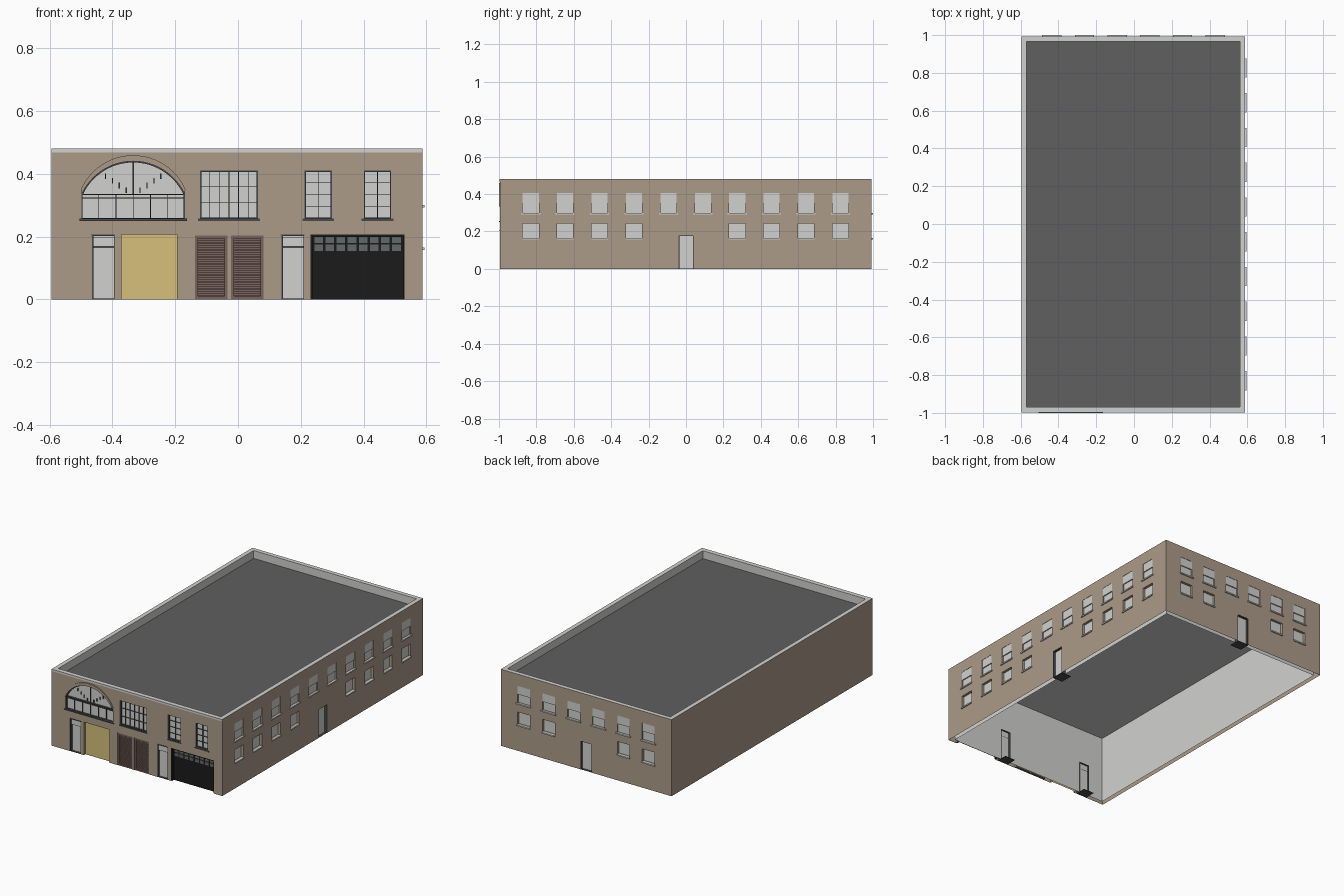
import bpy, bmesh, math
from mathutils import Vector

if "Cube" in bpy.data.objects:
    bpy.data.objects.remove(bpy.data.objects["Cube"], do_unlink=True)


def material(name, r, g, b):
    m = bpy.data.materials.new(name)
    m.use_nodes = True
    m.diffuse_color = (r, g, b, 1)
    bsdf = m.node_tree.nodes["Principled BSDF"]
    bsdf.inputs["Base Color"].default_value = (r, g, b, 1)
    bsdf.inputs["Roughness"].default_value = 0.9
    return m


MATS = [
    material("tan_wall", 0.41, 0.33, 0.25),
    material("light_grey", 0.64, 0.64, 0.63),
    material("dark_frame", 0.065, 0.067, 0.07),
    material("gold_panel", 0.68, 0.53, 0.2),
    material("shutter_brown", 0.19, 0.13, 0.108),
    material("garage_black", 0.011, 0.011, 0.011),
    material("garage_glass", 0.13, 0.14, 0.14),
    material("roof_grey", 0.115, 0.115, 0.115),
]
WALL, LIGHT, DARK, GOLD, BROWN, BLACK, PANE, ROOF = range(len(MATS))
X0, X1, Y0, Y1, TOP, THICK = -0.595, 0.588, -0.995, 0.993, 0.48, 0.027
parts = {}

# Each facade maps (along, inward depth, height) to world space
FACADES = {
    "front": lambda u, d, z: Vector((u, Y0 + d, z)),
    "right": lambda u, d, z: Vector((X1 - d, u, z)),
    "back": lambda u, d, z: Vector((u, Y1 - d, z)),
}


def part(name, mat):
    return parts.setdefault(name, (bmesh.new(), mat))[0]


def prism(bm, facade, outline, d0, d1, side=0, back=0):
    """Extrude a facade outline from depth d0 to depth d1."""
    place = FACADES[facade]
    a = [bm.verts.new(place(u, d0, z)) for u, z in outline]
    b = [bm.verts.new(place(u, d1, z)) for u, z in outline]
    n = len(a)
    faces = [bm.faces.new(a), bm.faces.new(b)]
    faces += [bm.faces.new((a[i], a[(i + 1) % n], b[(i + 1) % n], b[i])) for i in range(n)]
    for f in faces:
        f.material_index = side
    faces[1].material_index = back
    bmesh.ops.recalc_face_normals(bm, faces=faces)


def rect(u0, u1, z0, z1):
    return [(u0, z0), (u1, z0), (u1, z1), (u0, z1)]


def box(name, mat, facade, u0, u1, z0, z1, d0, d1):
    prism(part(name, mat), facade, rect(u0, u1, z0, z1), d0, d1)


def ring(name, mat, facade, u0, u1, z0, z1, w, d0, d1):
    box(name, mat, facade, u0, u0 + w, z0, z1, d0, d1)
    box(name, mat, facade, u1 - w, u1, z0, z1, d0, d1)
    box(name, mat, facade, u0 + w, u1 - w, z0, z0 + w, d0, d1)
    box(name, mat, facade, u0 + w, u1 - w, z1 - w, z1, d0, d1)


def bars(name, mat, u0, u1, z0, z1, cols, rows, w=0.0025):
    for i in range(1, cols):
        u = u0 + (u1 - u0) * i / cols
        box(name, mat, "front", u - w / 2, u + w / 2, z0, z1, 0.009, 0.016)
    for i in range(1, rows):
        z = z0 + (z1 - z0) * i / rows
        box(name, mat, "front", u0, u1, z - w / 2, z + w / 2, 0.01, 0.016)


cutter = bmesh.new()


def recess(facade, outline, depth, back, side=WALL):
    prism(cutter, facade, outline, -0.03, depth, side, back)


# Doors set in dark lined openings with a threshold running inwards
def door(facade, u0, u1, top, transom=None):
    name = facade + "_door"
    recess(facade, rect(u0, u1, -0.03, top), 0.06, LIGHT, DARK)
    for a, b in ((u0, u0 + 0.005), (u1 - 0.0015, u1)):
        box(name + "_lining", DARK, facade, a, b, 0, top, 0.001, 0.03)
    box(name + "_lining", DARK, facade, u0, u1, top - 0.002, top, 0.001, 0.03)
    box(name + "_threshold", DARK, facade, u0, u1, 0, 0.002, 0.001, 0.07)
    box(name + "_leaf", LIGHT, facade, u0, u1, 0.002, top - 0.002, 0.016, 0.02)
    if transom:
        box(name + "_lining", DARK, facade, u0, u1, transom, transom + 0.004, 0.012, 0.02)
        box(name + "_transom", LIGHT, facade, u0, u1, transom + 0.004, top - 0.004, 0.006, 0.016)


# Plain pane windows with projecting sills; tall ones have a proud upper sash
def window(facade, c, z0, z1, sill, depth):
    h = 0.043
    recess(facade, rect(c - h, c + h, z0, z1), depth, LIGHT)
    box(facade + "_sills", LIGHT, facade, c - sill, c + sill, z0 - 0.008, z0, -0.007, 0.006)


def window_rows(facade, first, step, count):
    for i in range(count):
        c = first + step * i
        window(facade, c, 0.30, 0.406, 0.051, 0.009)
        box(facade + "_upper_sashes", LIGHT, facade, c - 0.043, c + 0.043, 0.353, 0.406, 0.002, 0.01)
        if i not in (count // 2 - 1, count // 2):
            window(facade, c, 0.165, 0.243, 0.044, 0.016)


window_rows("right", -0.83, 0.184, 10)
window_rows("back", -0.435, 0.173, 6)

door("right", -0.04, 0.04, 0.178)
door("back", -0.045, 0.035, 0.178)
for u in (-0.466, 0.138):
    door("front", u, u + 0.072, 0.203, 0.164)
    box("door_heads", DARK, "front", u - 0.002, u + 0.074, 0.203, 0.207, -0.002, 0.01)

# Front upper windows with dark glazing bars
for u0, u1, cols, rows in ((-0.121, 0.063, 6, 3), (0.212, 0.299, 2, 4), (0.401, 0.488, 2, 4)):
    recess("front", rect(u0, u1, 0.257, 0.41), 0.015, LIGHT)
    ring("front_window_frames", DARK, "front", u0, u1, 0.257, 0.41, 0.004, 0.004, 0.016)
    bars("front_glazing_bars", DARK, u0, u1, 0.257, 0.41, cols, rows)
    box("front_sills", DARK, "front", u0 - 0.007, u1 + 0.007, 0.25, 0.257, -0.0015, 0.01)

# Large arched window
AC, SPRING, RAD = -0.334, 0.333, 0.181
ACZ = 0.44 - RAD


def arc(radius, lift=0.0):
    start = math.asin((SPRING - ACZ) / RAD)
    angles = [start + (math.pi - 2 * start) * i / 24 for i in range(25)]
    return [(AC + radius * math.cos(t), ACZ + lift + radius * math.sin(t)) for t in angles]


A0, A1 = AC - 0.165, AC + 0.165
recess("front", [(A0, 0.257), (A1, 0.257)] + arc(RAD), 0.015, LIGHT)
prism(part("arch_frame", DARK), "front", arc(RAD) + arc(RAD - 0.004)[::-1], 0.003, 0.016)
prism(part("arch_hood", WALL), "front", arc(RAD + 0.001, 0.018) + arc(RAD)[::-1], -0.005, 0.004)
ring("arch_frame", DARK, "front", A0, A1, 0.255, SPRING + 0.003, 0.004, 0.003, 0.016)
bars("arch_bars", DARK, A0, A1, 0.257, SPRING, 6, 1)
box("arch_bars", DARK, "front", A0, A1, 0.322, 0.3245, 0.01, 0.016)
box("front_sills", DARK, "front", A0 - 0.006, A1 + 0.006, 0.25, 0.257, -0.005, 0.01)
box("arch_bars", DARK, "front", AC - 0.002, AC + 0.002, SPRING, 0.437, 0.009, 0.016)
# Stepped fan of short bars either side of the centre
for s in (-1, 1):
    for i in range(1, 6):
        u, z = AC + s * 0.022 * i, SPRING + 0.0148 * i
        box("arch_bars", DARK, "front", u - 0.002, u + 0.002, z - 0.009, z + 0.009, 0.009, 0.016)

# Gold panel
recess("front", rect(-0.372, -0.194, -0.03, 0.207), 0.015, GOLD)

# Louvred shutters
for u0, u1 in ((-0.137, -0.033), (-0.023, 0.081)):
    recess("front", rect(u0, u1, -0.03, 0.203), 0.018, BROWN)
    ring("shutter_frames", BROWN, "front", u0, u1, 0, 0.203, 0.01, 0.002, 0.018)
    for i in range(16):
        z = 0.012 + 0.0113 * i
        box("shutter_slats", BROWN, "front", u0 + 0.01, u1 - 0.01, z, z + 0.008, 0.007, 0.018)

# Garage door with two rows of small panes
G0, G1 = 0.231, 0.531
recess("front", rect(G0, G1, -0.03, 0.207), 0.022, BLACK)
for a, b in ((G0, G0 + 0.006), (G1 - 0.006, G1)):
    box("garage_frame", BLACK, "front", a, b, 0, 0.207, 0.004, 0.023)
box("garage_frame", BLACK, "front", G0, G1, 0.2, 0.207, 0.004, 0.023)
step = (G1 - G0 - 0.016) / 8
for i in range(8):
    u = G0 + 0.008 + step * i
    for z0, z1 in ((0.154, 0.174), (0.179, 0.198)):
        box("garage_panes", PANE, "front", u + 0.004, u + step - 0.004, z0, z1, 0.018, 0.023)

# Wall shell: tan outside, light grey parapet top and inner side
shell = bmesh.new()


def loop(bm, inset, z):
    return [bm.verts.new((x, y, z)) for x, y in
            ((X0 + inset, Y0 + inset), (X1 - inset, Y0 + inset),
             (X1 - inset, Y1 - inset), (X0 + inset, Y1 - inset))]


loops = [loop(shell, i, z) for i, z in ((0, 0), (0, TOP), (THICK, TOP), (THICK, 0))]
for k, mat in enumerate((WALL, LIGHT, LIGHT, WALL)):
    p, q = loops[k], loops[(k + 1) % 4]
    for i in range(4):
        j = (i + 1) % 4
        shell.faces.new((p[i], p[j], q[j], q[i])).material_index = mat
bmesh.ops.recalc_face_normals(shell, faces=shell.faces)


def finish(name, bm, mats):
    mesh = bpy.data.meshes.new(name)
    bm.to_mesh(mesh)
    bm.free()
    for m in mats:
        mesh.materials.append(m)
    ob = bpy.data.objects.new(name, mesh)
    bpy.context.scene.collection.objects.link(ob)
    return ob


walls = finish("walls", shell, MATS)
cut = finish("opening_cutter", cutter, MATS)
cut.hide_render = True
mod = walls.modifiers.new("openings", "BOOLEAN")
mod.operation, mod.solver, mod.object = "DIFFERENCE", "EXACT", cut
bpy.context.view_layer.update()
carved = bpy.data.meshes.new_from_object(walls.evaluated_get(bpy.context.evaluated_depsgraph_get()))
walls.modifiers.clear()
walls.data = carved
bpy.data.objects.remove(cut, do_unlink=True)

# Leave the cavity between outer wall and lining open underneath
hollow = bmesh.new()
hollow.from_mesh(carved)
under = [f for f in hollow.faces if f.normal.z < -0.9 and f.calc_center_median().z < 0.001]
bmesh.ops.delete(hollow, geom=under, context="FACES")
hollow.to_mesh(carved)
hollow.free()

# Front coping band, flat roof and ceiling
box("front_coping", LIGHT, "front", X0, X1, 0.468, TOP, -0.002, 0.005)
for name, mat, z in (("roof", ROOF, 0.431), ("ceiling", LIGHT, 0.427)):
    sheet = part(name, mat)
    sheet.faces.new(loop(sheet, THICK, z))

for name, (bm, mat) in parts.items():
    finish(name, bm, [MATS[mat]])
